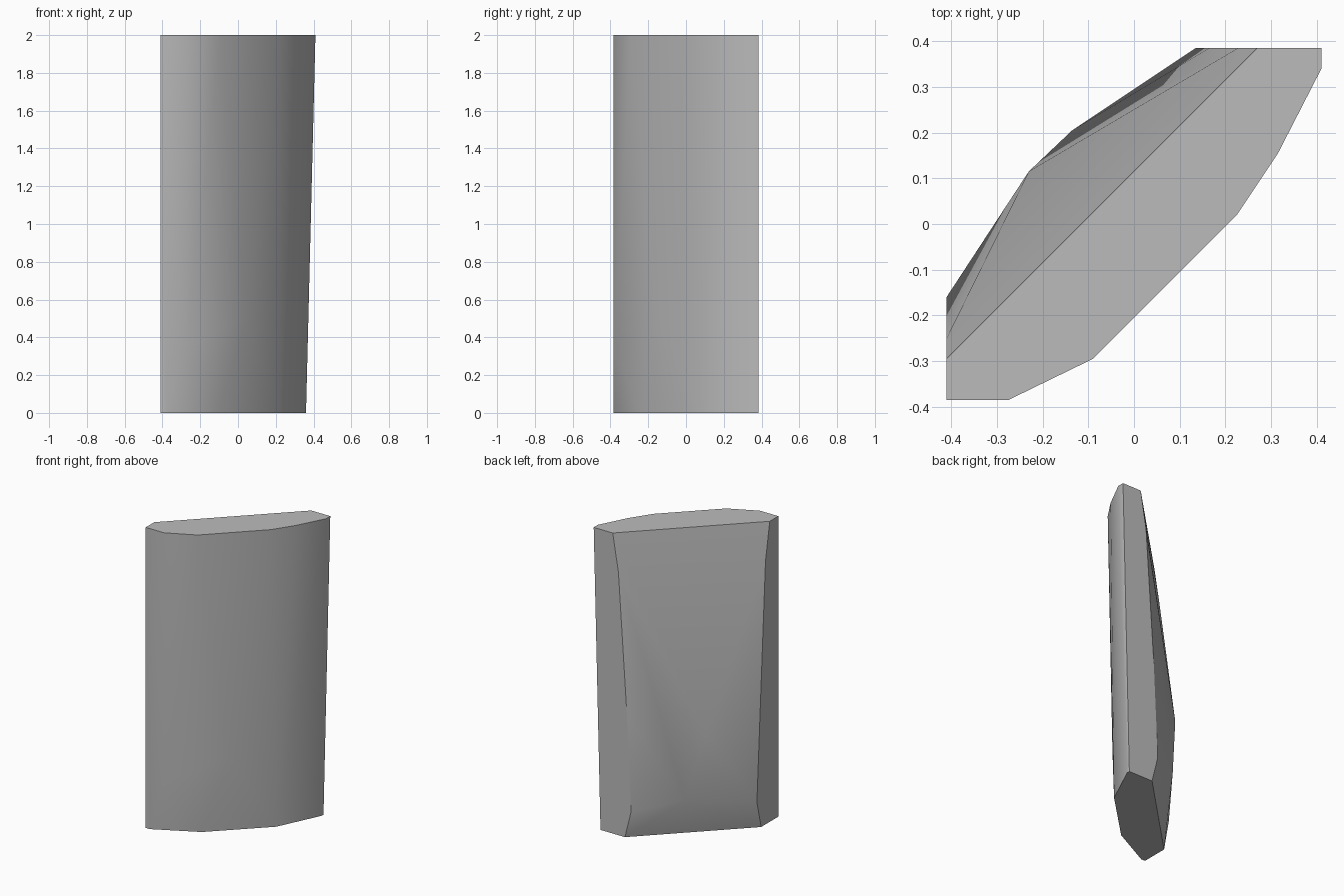
import bpy
import bmesh

cube = bpy.data.objects.get("Cube")
if cube:
    bpy.data.objects.remove(cube, do_unlink=True)

W, D, H = 0.41, 0.385, 2.0  # half width, half depth, full height

# Flat stone-grey material
grey = bpy.data.materials.new("stone_grey")
grey.use_nodes = True
colour = (0.5, 0.5, 0.5, 1)
grey.diffuse_color = colour
grey.node_tree.nodes["Principled BSDF"].inputs["Base Color"].default_value = colour

# Outline of the slab at each height; the convex skin over them is the stone
rings = {
    H: [(-W, -D), (-0.275, -D), (-0.09, -0.295), (0.225, 0.02), (0.315, 0.155),
        (W, 0.34), (W, D), (0.27, D), (-W, -0.295)],
    # bevel under the top rear edge
    1.75: [(0.228, D), (-W, -0.25)],
    # rear bulge
    0.81: [(0.165, D)],
    0.69: [(-0.23, 0.115)],
    0.26: [(-0.135, 0.205)],
    0.18: [(0.135, D), (-W, -0.16)],
    # front face break
    0.5: [(0.045, -0.15)],
    0.35: [(-0.275, -D)],
    # foot
    0.0: [(-W, -D), (-0.38, -D), (-0.1, -0.24), (0.225, 0.08), (0.36, 0.365),
          (0.36, D), (0.18, D), (-W, -0.205)],
}

bm = bmesh.new()
for z, outline in rings.items():
    for x, y in outline:
        bm.verts.new((x, y, z))
hull = bmesh.ops.convex_hull(bm, input=bm.verts)
loose = [v for v in bm.verts if not v.link_faces]
bmesh.ops.delete(bm, geom=loose, context='VERTS')
# Merge coplanar triangles on the cut sides
bmesh.ops.dissolve_limit(bm, angle_limit=0.005, verts=bm.verts, edges=bm.edges)
bmesh.ops.recalc_face_normals(bm, faces=bm.faces)

mesh = bpy.data.meshes.new("stone_slab")
bm.to_mesh(mesh)
bm.free()
mesh.materials.append(grey)
slab = bpy.data.objects.new("stone_slab", mesh)
bpy.context.collection.objects.link(slab)

# Soft facets, crisp cut edges
bpy.context.view_layer.objects.active = slab
slab.select_set(True)
bpy.ops.object.shade_smooth_by_angle(angle=0.52)
